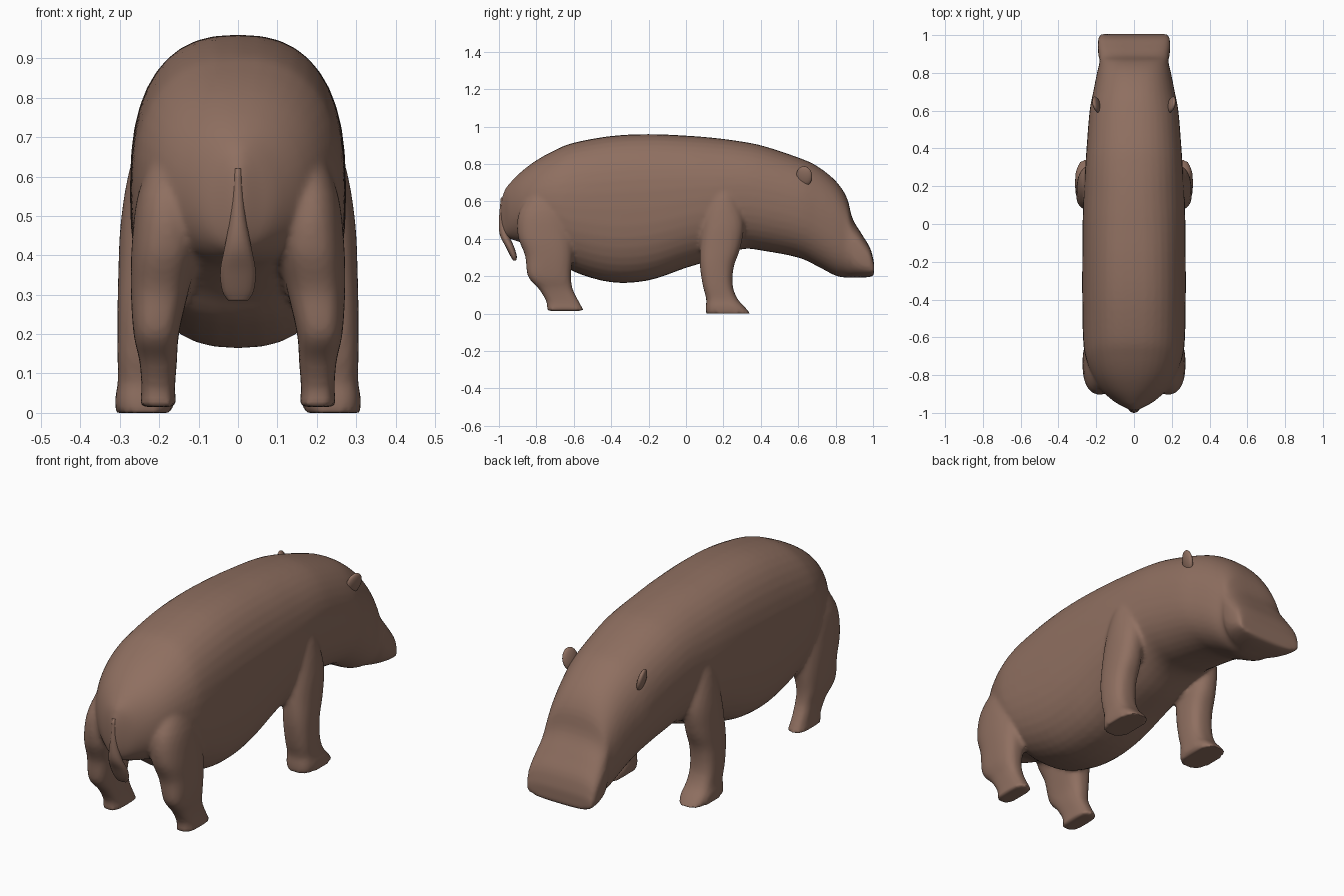
import bpy, bmesh, math
from mathutils import Matrix, Vector

hide = bpy.data.materials.new("brown hide")
hide.diffuse_color = (0.275, 0.16, 0.118, 1)


def smooth_rows(rows, steps=4):
    """Catmull-Rom interpolation between control rows."""
    out = []
    for i in range(len(rows) - 1):
        a, b, c, d = (rows[max(i - 1, 0)], rows[i], rows[i + 1], rows[min(i + 2, len(rows) - 1)])
        for k in range(steps):
            t = k / steps
            out.append([0.5 * (2 * q + (r - p) * t + (2 * p - 5 * q + 4 * r - s) * t * t
                               + (3 * q - p - 3 * r + s) * t ** 3) for p, q, r, s in zip(a, b, c, d)])
    return out + [list(rows[-1])]


def loft(bm, rows, place, sides=40):
    """Skin superellipse rings; a row is (station, u0, u1, v0, v1, power)."""
    rings = []
    for s, u0, u1, v0, v1, n in smooth_rows(rows):
        ring = []
        for k in range(sides):
            a = 2 * math.pi * k / sides
            c, d = math.cos(a), math.sin(a)
            u = (u0 + u1) / 2 + (u1 - u0) / 2 * math.copysign(abs(c) ** (2 / n), c)
            v = (v0 + v1) / 2 + (v1 - v0) / 2 * math.copysign(abs(d) ** (2 / n), d)
            ring.append(bm.verts.new(place(s, u, v)))
        rings.append(ring)
    faces = [bm.faces.new(rings[0]), bm.faces.new(rings[-1])]
    for r, q in zip(rings, rings[1:]):
        for k in range(sides):
            j = (k + 1) % sides
            faces.append(bm.faces.new((r[k], r[j], q[j], q[k])))
    bmesh.ops.recalc_face_normals(bm, faces=faces)


def finish(bm, name):
    me = bpy.data.meshes.new(name)
    for f in bm.faces:
        f.smooth = True
    bm.to_mesh(me)
    bm.free()
    me.materials.append(hide)
    ob = bpy.data.objects.new(name, me)
    bpy.context.collection.objects.link(ob)
    return ob


# Trunk and head: y, top, bottom, half width, power
trunk = [(-0.99, 0.60, 0.46, 0.012, 2), (-0.97, 0.66, 0.42, 0.05, 2),
         (-0.94, 0.70, 0.40, 0.105, 2), (-0.88, 0.76, 0.38, 0.172, 2.1),
         (-0.80, 0.82, 0.36, 0.222, 2.2), (-0.70, 0.875, 0.30, 0.258, 2.3),
         (-0.60, 0.914, 0.225, 0.27, 2.4), (-0.40, 0.95, 0.168, 0.274, 2.5),
         (-0.20, 0.96, 0.178, 0.274, 2.5), (0.0, 0.952, 0.245, 0.272, 2.4),
         (0.15, 0.94, 0.29, 0.268, 2.3), (0.30, 0.92, 0.345, 0.258, 2.3),
         (0.42, 0.895, 0.335, 0.25, 2.3), (0.60, 0.835, 0.30, 0.235, 2.3),
         (0.70, 0.79, 0.255, 0.216, 2.3), (0.80, 0.71, 0.203, 0.196, 2.4),
         (0.86, 0.62, 0.193, 0.182, 2.6), (0.89, 0.51, 0.193, 0.188, 2.9),
         (0.94, 0.425, 0.193, 0.192, 3.2), (0.985, 0.35, 0.197, 0.188, 3.4),
         (1.005, 0.275, 0.205, 0.178, 3.4)]
bm = bmesh.new()
loft(bm, [(y, -w, w, b, t, n) for y, t, b, w, n in trunk], lambda s, u, v: (u, s, v))

# Legs: z, back y, front y, inner x, outer x, power
front_leg = [(0.76, 0.16, 0.25, 0.17, 0.225, 2), (0.62, 0.12, 0.28, 0.16, 0.275, 2),
             (0.48, 0.09, 0.31, 0.16, 0.298, 2.2), (0.35, 0.075, 0.29, 0.16, 0.304, 2.4),
             (0.25, 0.075, 0.255, 0.165, 0.306, 2.6), (0.15, 0.09, 0.25, 0.17, 0.306, 2.8),
             (0.08, 0.108, 0.275, 0.17, 0.305, 3), (0.035, 0.106, 0.315, 0.163, 0.312, 3),
             (0.0, 0.106, 0.345, 0.168, 0.31, 3)]
hind_leg = [(0.68, -0.80, -0.66, 0.14, 0.21, 2), (0.55, -0.89, -0.62, 0.10, 0.255, 2.2),
            (0.42, -0.90, -0.60, 0.10, 0.27, 2.4), (0.31, -0.86, -0.605, 0.125, 0.272, 2.6),
            (0.20, -0.845, -0.615, 0.15, 0.265, 2.8), (0.13, -0.785, -0.605, 0.155, 0.25, 2.8),
            (0.06, -0.745, -0.57, 0.16, 0.245, 3), (0.015, -0.745, -0.545, 0.155, 0.25, 3)]
for side in (-1, 1):
    for leg in (front_leg, hind_leg):
        loft(bm, leg, lambda s, u, v: (side * v, u, s))
body = finish(bm, "body_and_legs")

# Fuse trunk and legs into one soft skin
fuse = body.modifiers.new("fuse", 'REMESH')
fuse.mode = 'VOXEL'
fuse.voxel_size = 0.011
fuse.use_smooth_shade = True
soften = body.modifiers.new("soften", 'SMOOTH')
soften.factor = 0.5
soften.iterations = 5

# Tail hanging down the rump with a flared tip
tail = [(0.62, -0.99, -0.95, -0.010, 0.010, 2), (0.50, -1.0, -0.955, -0.02, 0.02, 2),
        (0.42, -0.995, -0.945, -0.034, 0.034, 2), (0.36, -0.965, -0.92, -0.045, 0.045, 2.2),
        (0.31, -0.94, -0.905, -0.04, 0.04, 2.2), (0.285, -0.925, -0.908, -0.025, 0.025, 2)]
bm = bmesh.new()
loft(bm, tail, lambda s, u, v: (v, u, s), 16)
finish(bm, "tail")

# Ears
for side, name in ((-1, "ear_left"), (1, "ear_right")):
    bm = bmesh.new()
    m = (Matrix.Translation(Vector((side * 0.198, 0.632, 0.735)))
         @ Matrix.Rotation(side * math.radians(14), 4, 'Y')
         @ Matrix.Rotation(side * math.radians(-15), 4, 'Z')
         @ Matrix.Diagonal((0.017, 0.044, 0.055, 1)))
    bmesh.ops.create_uvsphere(bm, u_segments=20, v_segments=12, radius=1, matrix=m)
    finish(bm, name)
